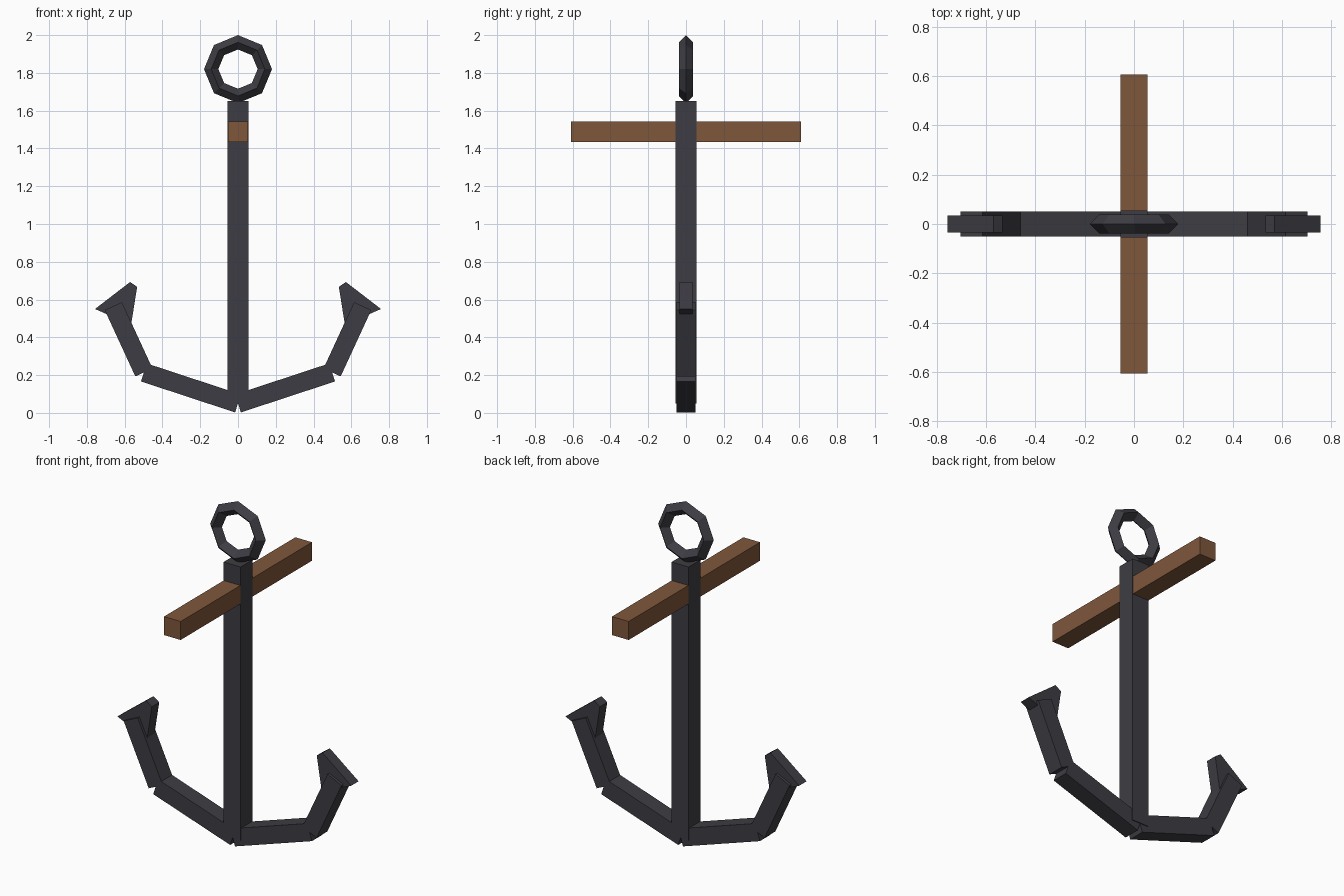
import bpy, bmesh, math
from mathutils import Vector, Matrix

if "Cube" in bpy.data.objects:
    bpy.data.objects.remove(bpy.data.objects["Cube"])


def material(name, color):
    m = bpy.data.materials.new(name)
    m.diffuse_color = (*color, 1)
    m.use_nodes = True
    m.node_tree.nodes["Principled BSDF"].inputs["Base Color"].default_value = m.diffuse_color
    return m


iron = material("dark iron", (0.048, 0.046, 0.056))
wood = material("brown wood", (0.212, 0.095, 0.044))


def finish(name, bm, mat):
    bmesh.ops.recalc_face_normals(bm, faces=bm.faces)
    me = bpy.data.meshes.new(name)
    bm.to_mesh(me)
    bm.free()
    me.materials.append(mat)
    ob = bpy.data.objects.new(name, me)
    bpy.context.collection.objects.link(ob)
    return ob


def box(name, size, center, mat):
    bm = bmesh.new()
    bmesh.ops.create_cube(bm, size=1, matrix=Matrix.Translation(center) @ Matrix.Diagonal((*size, 1)))
    return finish(name, bm, mat)


def prism(name, outline, half_y, mat):
    """Extrude an outline in the xz plane along y."""
    bm = bmesh.new()
    face = bm.faces.new([bm.verts.new((x, -half_y, z)) for x, z in outline])
    new = bmesh.ops.extrude_face_region(bm, geom=[face])["geom"]
    bmesh.ops.translate(bm, vec=(0, 2 * half_y, 0),
                        verts=[v for v in new if isinstance(v, bmesh.types.BMVert)])
    return finish(name, bm, mat)


def beam(name, a, b, width, mat):
    """Square bar between two points in the xz plane."""
    a, b = Vector(a), Vector(b)
    d = (b - a).normalized()
    n = Vector((-d.y, d.x)) * width / 2
    return prism(name, [a - n, b - n, b + n, a + n], width / 2, mat)


# Shank and wooden cross stock
box("shank", (0.11, 0.11, 1.6), (0, 0, 0.85), iron)
box("stock", (0.108, 1.215, 0.108), (0, 0, 1.488), wood)

# Eight-sided ring with a diamond cross-section
bpy.ops.mesh.primitive_torus_add(major_segments=8, minor_segments=4, major_radius=0.142,
                                 minor_radius=0.038, location=(0, 0, 1.82),
                                 rotation=(math.pi / 2, 0, 0))
ring = bpy.context.object
ring.name = "ring"
ring.data.materials.append(iron)

# Bent arms with flukes on both sides
fluke = [(0.757, 0.55), (0.571, 0.693), (0.534, 0.667), (0.566, 0.466)]
for side, s in (("right", 1), ("left", -1)):
    beam("lower_arm_" + side, (0, 0.05), (s * 0.498, 0.214), 0.1, iron)
    beam("upper_arm_" + side, (s * 0.498, 0.214), (s * 0.66, 0.565), 0.1, iron)
    prism("fluke_" + side, [(s * x, z) for x, z in fluke], 0.034, iron)
